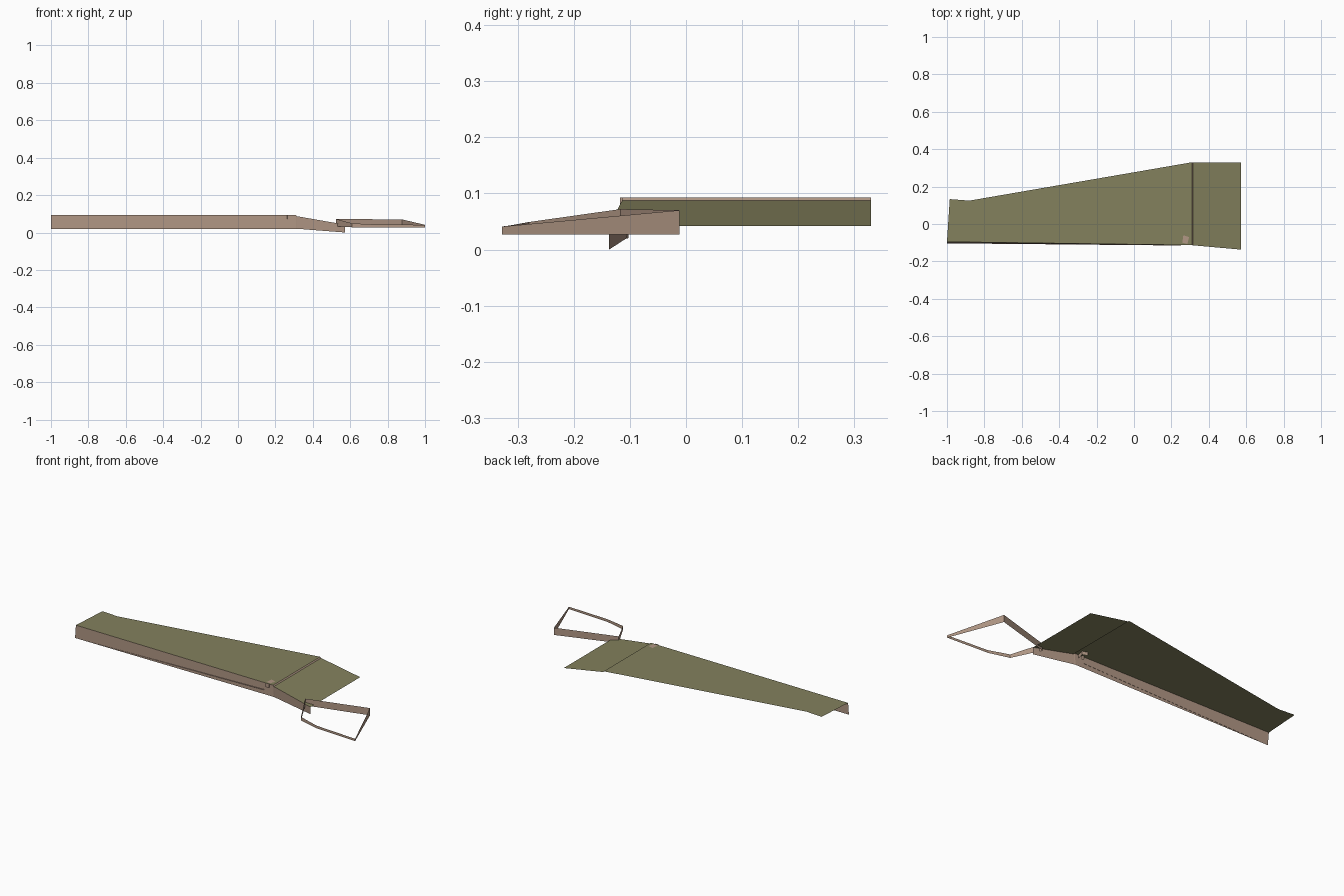
import bpy

cube = bpy.data.objects.get("Cube")
if cube:
    bpy.data.objects.remove(cube, do_unlink=True)


def material(name, rgb):
    mat = bpy.data.materials.new(name)
    mat.use_nodes = True
    color = (*rgb, 1.0)
    mat.diffuse_color = color
    mat.node_tree.nodes["Principled BSDF"].inputs["Base Color"].default_value = color
    return mat


olive = material("olive", (0.23, 0.22, 0.11))
tan = material("tan", (0.44, 0.31, 0.235))


def strip(name, rail_a, rail_b, mat, closed=False):
    """Sheet of flat panels spanning two rails of equal length."""
    n = len(rail_a)
    faces = []
    for i in range(n if closed else n - 1):
        j = (i + 1) % n
        faces.append((i, j, n + j, n + i))
    mesh = bpy.data.meshes.new(name)
    mesh.from_pydata(list(rail_a) + list(rail_b), [], faces)
    mesh.materials.append(mat)
    obj = bpy.data.objects.new(name, mesh)
    bpy.context.collection.objects.link(obj)
    return obj


def ribbon(name, path, mat, closed=False):
    """Upright band through (x, y, bottom, top) stations."""
    low = [(x, y, b) for x, y, b, t in path]
    high = [(x, y, t) for x, y, b, t in path]
    return strip(name, low, high, mat, closed)


DECK = 0.093   # height of the flat deck
STEP = 0.087   # height where the ramp begins
front_left = (-1.0, -0.095, DECK)
deck_front = (0.31, -0.113, DECK)
deck_back = (0.31, 0.33, DECK)
ramp_front = (0.316, -0.114, STEP)
ramp_back = (0.316, 0.33, STEP)
end_front = (0.573, -0.137, 0.042)

# Tapered flat deck with its kinked far corner
strip("deck",
      [front_left, (-0.88, -0.0967, DECK), deck_front],
      [(-0.985, 0.133, DECK), (-0.88, 0.125, DECK), deck_back], olive)

# Small step between deck and ramp
strip("step_lip", [deck_front, ramp_front], [deck_back, ramp_back], tan)

# Sloping end ramp
strip("ramp", [ramp_front, end_front], [ramp_back, (0.573, 0.33, 0.042)], olive)

# Front wall following the deck and the ramp
strip("front_wall",
      [(-1.0, -0.103, 0.02), (0.31, -0.105, 0.02),
       (0.316, -0.106, 0.02), (0.573, -0.137, 0.0)],
      [front_left, deck_front, ramp_front, end_front], tan)

# Thin rising ledge on the front wall
strip("wall_ledge",
      [(-0.93, -0.104, 0.022), (0.25, -0.115, 0.05)],
      [(-0.93, -0.102, 0.022), (0.25, -0.107, 0.05)], tan)

# Small latch at the front corner: plate on the deck and a curl beneath
strip("latch_plate",
      [(0.258, -0.1, 0.0945), (0.285, -0.107, 0.0945)],
      [(0.264, -0.06, 0.0945), (0.295, -0.07, 0.0945)], tan)
ribbon("latch_curl",
       [(0.258, -0.1, 0.072, DECK), (0.264, -0.118, 0.072, DECK),
        (0.285, -0.118, 0.072, DECK), (0.295, -0.07, 0.072, DECK),
        (0.264, -0.06, 0.072, DECK)], tan)

# Open five-sided loop beside the ramp
ribbon("side_loop",
       [(0.525, -0.117, 0.032, 0.072), (0.61, -0.28, 0.028, 0.049),
        (0.735, -0.313, 0.027, 0.043), (1.0, -0.328, 0.027, 0.041),
        (0.877, -0.012, 0.027, 0.07)], tan, closed=True)
